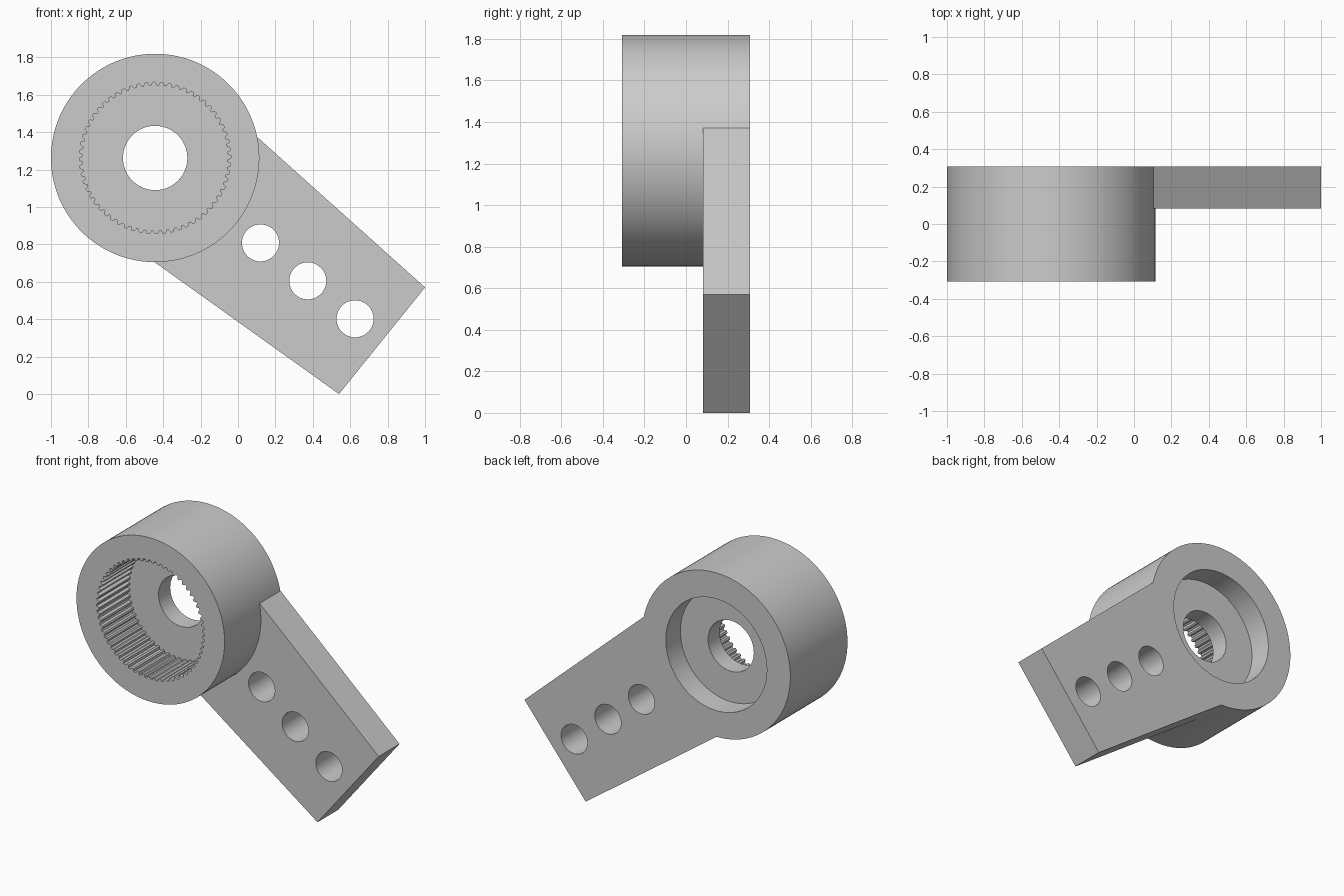
import bpy
import bmesh
from math import cos, sin, tau, radians

cube = bpy.data.objects.get("Cube")
if cube:
    bpy.data.objects.remove(cube, do_unlink=True)

grey = bpy.data.materials.new("grey_metal")
grey.use_nodes = True
colour = (0.6, 0.6, 0.6, 1)
grey.diffuse_color = colour
grey.node_tree.nodes["Principled BSDF"].inputs["Base Color"].default_value = colour

HUB = (-0.443, 1.262)
FRONT, BACK = -0.307, 0.307


def prism(name, outline, y0, y1):
    """Extrude an (x, z) outline along y."""
    bm = bmesh.new()
    face = bm.faces.new([bm.verts.new((x, y0, z)) for x, z in outline])
    new = bmesh.ops.extrude_face_region(bm, geom=[face])["geom"]
    moved = [v for v in new if isinstance(v, bmesh.types.BMVert)]
    bmesh.ops.translate(bm, verts=moved, vec=(0, y1 - y0, 0))
    bmesh.ops.recalc_face_normals(bm, faces=bm.faces)
    mesh = bpy.data.meshes.new(name)
    bm.to_mesh(mesh)
    bm.free()
    mesh.materials.append(grey)
    obj = bpy.data.objects.new(name, mesh)
    bpy.context.collection.objects.link(obj)
    return obj


def circle(centre, radius, count=96):
    return [(centre[0] + radius * cos(tau * i / count),
             centre[1] + radius * sin(tau * i / count)) for i in range(count)]


def gear(centre, root, tip, teeth):
    points = []
    for i in range(teeth):
        for step, r in ((0, root), (0.3, root), (0.5, tip), (0.8, tip)):
            a = tau * (i + step) / teeth
            points.append((centre[0] + r * cos(a), centre[1] + r * sin(a)))
    return points


def combine(target, other, operation):
    mod = target.modifiers.new(other.name, "BOOLEAN")
    mod.operation = operation
    mod.solver = "EXACT"
    mod.object = other
    other.hide_render = True
    bpy.context.view_layer.objects.active = target
    bpy.ops.object.modifier_apply(modifier=mod.name)
    bpy.data.objects.remove(other, do_unlink=True)


# Round hub joined to the tapered arm
body = prism("lever_body", circle(HUB, 0.557, 128), FRONT, BACK)
arm = prism("arm", [(0.54, 0), (1, 0.57), (0.105, 1.372),
                    (-0.3, 1.2), (-0.45, 0.708)], 0.083, BACK)
combine(body, arm, "UNION")

# Toothed front socket, round back recess and shaft bore
cutters = [
    prism("socket", gear(HUB, 0.405, 0.388, 60), FRONT - 0.1, 0.025),
    prism("recess", circle(HUB, 0.38), 0.15, BACK + 0.1),
    prism("bore", circle(HUB, 0.172, 64), -0.1, 0.25),
]
# Row of holes along the arm
for i in range(3):
    centre = (0.12 + 0.253 * i, 0.808 - 0.203 * i)
    cutters.append(prism("arm_hole", circle(centre, 0.099, 48), 0, BACK + 0.1))
for cutter in cutters:
    combine(body, cutter, "DIFFERENCE")

# Smooth round walls, crisp edges
bpy.ops.object.select_all(action="DESELECT")
body.select_set(True)
bpy.context.view_layer.objects.active = body
bpy.ops.object.shade_smooth_by_angle(angle=radians(20))
